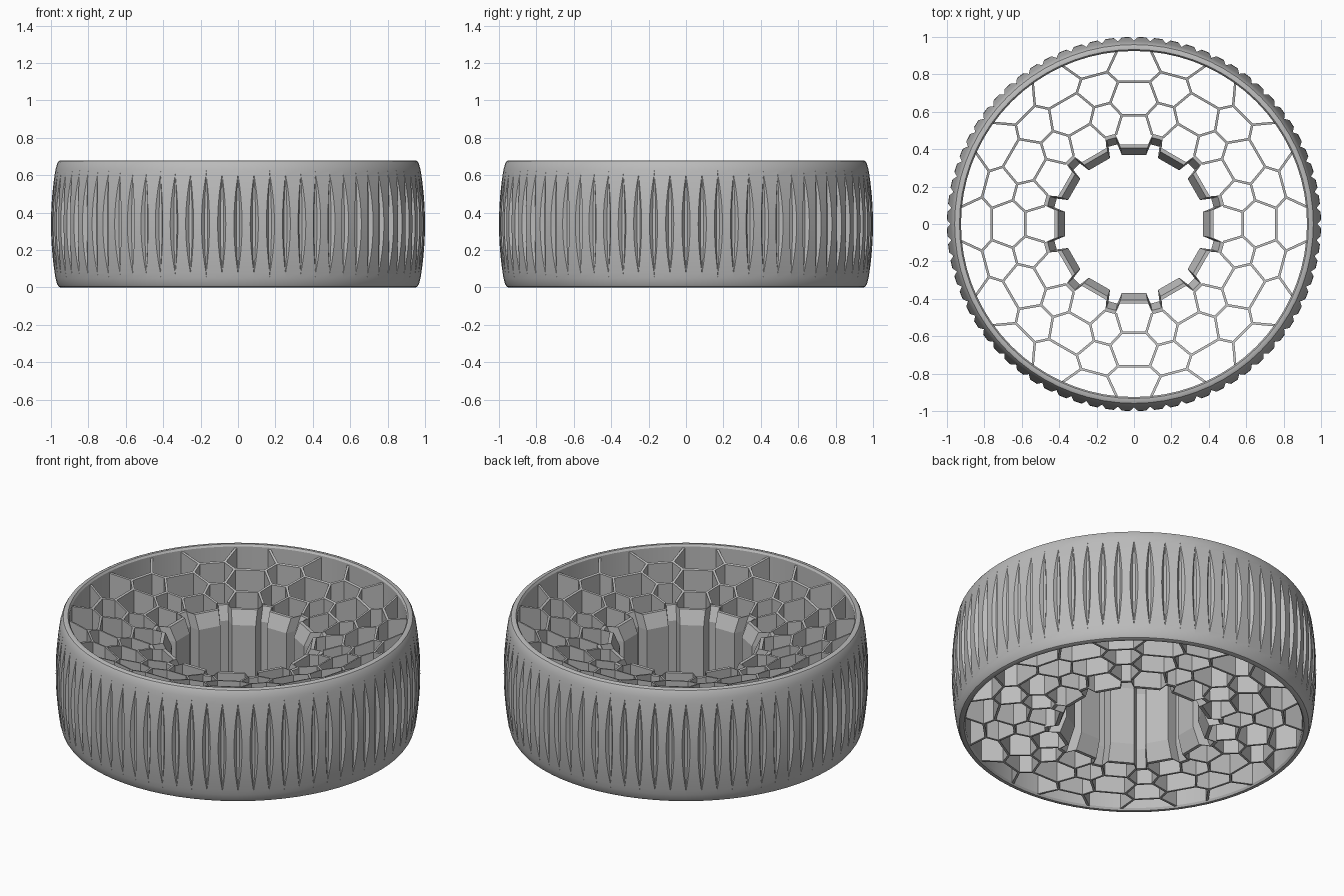
import bpy, bmesh
from math import radians, cos, sin
from mathutils import Vector

cube = bpy.data.objects.get("Cube")
if cube:
    bpy.data.objects.remove(cube, do_unlink=True)

grey = bpy.data.materials.new("grey_rubber")
grey.use_nodes = True
colour = (0.5, 0.5, 0.5, 1)
grey.diffuse_color = colour
grey.node_tree.nodes["Principled BSDF"].inputs["Base Color"].default_value = colour

HEIGHT = 0.68
MID = HEIGHT / 2
SECTORS = 12
STEP = 360 / SECTORS


def polar(r, deg, z):
    a = radians(deg)
    return Vector((r * cos(a), r * sin(a), z))


def finish(bm, name, smooth=False):
    bmesh.ops.remove_doubles(bm, verts=bm.verts, dist=1e-5)
    bmesh.ops.recalc_face_normals(bm, faces=bm.faces)
    mesh = bpy.data.meshes.new(name)
    bm.to_mesh(mesh)
    bm.free()
    mesh.materials.append(grey)
    obj = bpy.data.objects.new(name, mesh)
    bpy.context.collection.objects.link(obj)
    if smooth:
        bpy.ops.object.select_all(action='DESELECT')
        obj.select_set(True)
        bpy.context.view_layer.objects.active = obj
        bpy.ops.object.shade_smooth_by_angle(angle=radians(30))
    return obj


def closed_surface(rings, name, smooth=False):
    """Bridge a closed series of equal rings into a torus-like solid."""
    bm = bmesh.new()
    rows = [[bm.verts.new(p) for p in ring] for ring in rings]
    n = len(rows[0])
    for i, low in enumerate(rows):
        high = rows[(i + 1) % len(rows)]
        for j in range(n):
            k = (j + 1) % n
            bm.faces.new((low[j], low[k], high[k], high[j]))
    return finish(bm, name, smooth)


# Tyre: barrel-shaped band with lens-shaped tread grooves
GROOVES = 72
FLOOR = 0.980


def tyre_ring(r, z, grooved):
    depth = max(0, r - FLOOR) if grooved else 0
    half = 1.25 * depth / (1 - FLOOR)
    ring = []
    for i in range(GROOVES):
        mid = i * 360 / GROOVES
        for offset, cut in ((-half, 0), (-half * 0.4, depth),
                            (half * 0.4, depth), (half, 0)):
            ring.append(polar(r - cut, mid + offset, z))
    return ring


lip = [(0.925, 0.012), (0.933, 0), (0.948, 0), (0.959, 0.005), (0.967, 0.018)]
rings = [tyre_ring(r, z, False) for r, z in lip]
for i in range(21):
    z = 0.05 + (HEIGHT - 0.1) * i / 20
    rings.append(tyre_ring(1 - 0.024 * ((z - MID) / 0.29) ** 2, z, True))
rings += [tyre_ring(r, HEIGHT - z, False) for r, z in reversed(lip)]
closed_surface(rings, "tyre", smooth=True)


# Hub: toothed ring with flared ends
def hub_ring(r, z):
    ring = []
    for i in range(SECTORS):
        a = i * STEP
        ring += [polar(r, a - 10, z), polar(r, a + 10, z),
                 polar(r + 0.06, a + 11.8, z), polar(r + 0.06, a + 18.2, z)]
    return ring


hub_profile = [(0.412, 0), (0.375, 0.1), (0.375, 0.45), (0.412, 0.53),
               (0.432, 0.53), (0.432, 0)]
closed_surface([hub_ring(r, z) for r, z in hub_profile], "hub")


# Honeycomb web: thin upright walls whose tops dip toward the hub
def web_top(r):
    return 0.53 + 0.13 * max(0, (r - 0.44) / 0.49) ** 1.3


def add_wall(bm, start, end, thick=0.013):
    along = (end - start).normalized()
    side = Vector((-along.y, along.x, 0)) * thick / 2
    a, b = start - along * thick * 0.3, end + along * thick * 0.3
    corners = [a - side, b - side, b + side, a + side]
    low = [bm.verts.new((c.x, c.y, 0.008)) for c in corners]
    high = [bm.verts.new((c.x, c.y, web_top(c.xy.length))) for c in corners]
    bm.faces.new(low)
    bm.faces.new(high)
    for i in range(4):
        j = (i + 1) % 4
        bm.faces.new((low[i], low[j], high[j], high[i]))


# Rows of radius and angle from the sector centre, alternating between columns
rows = [(0.49, 11.3), (0.585, 6.4), (0.66, 11.1),
        (0.765, 6.4), (0.825, 10), (0.93, 5.6)]
bm = bmesh.new()
for i in range(SECTORS):
    centre = i * STEP
    for s in (-1, 1):
        for (r1, a1), (r2, a2) in zip(rows, rows[1:]):
            add_wall(bm, polar(r1, centre + s * a1, 0), polar(r2, centre + s * a2, 0))
    for r, a in rows[1:-1]:
        if a < 8:
            add_wall(bm, polar(r, centre - a, 0), polar(r, centre + a, 0))
        else:
            add_wall(bm, polar(r, centre + a, 0), polar(r, centre + STEP - a, 0))
finish(bm, "honeycomb_web")
